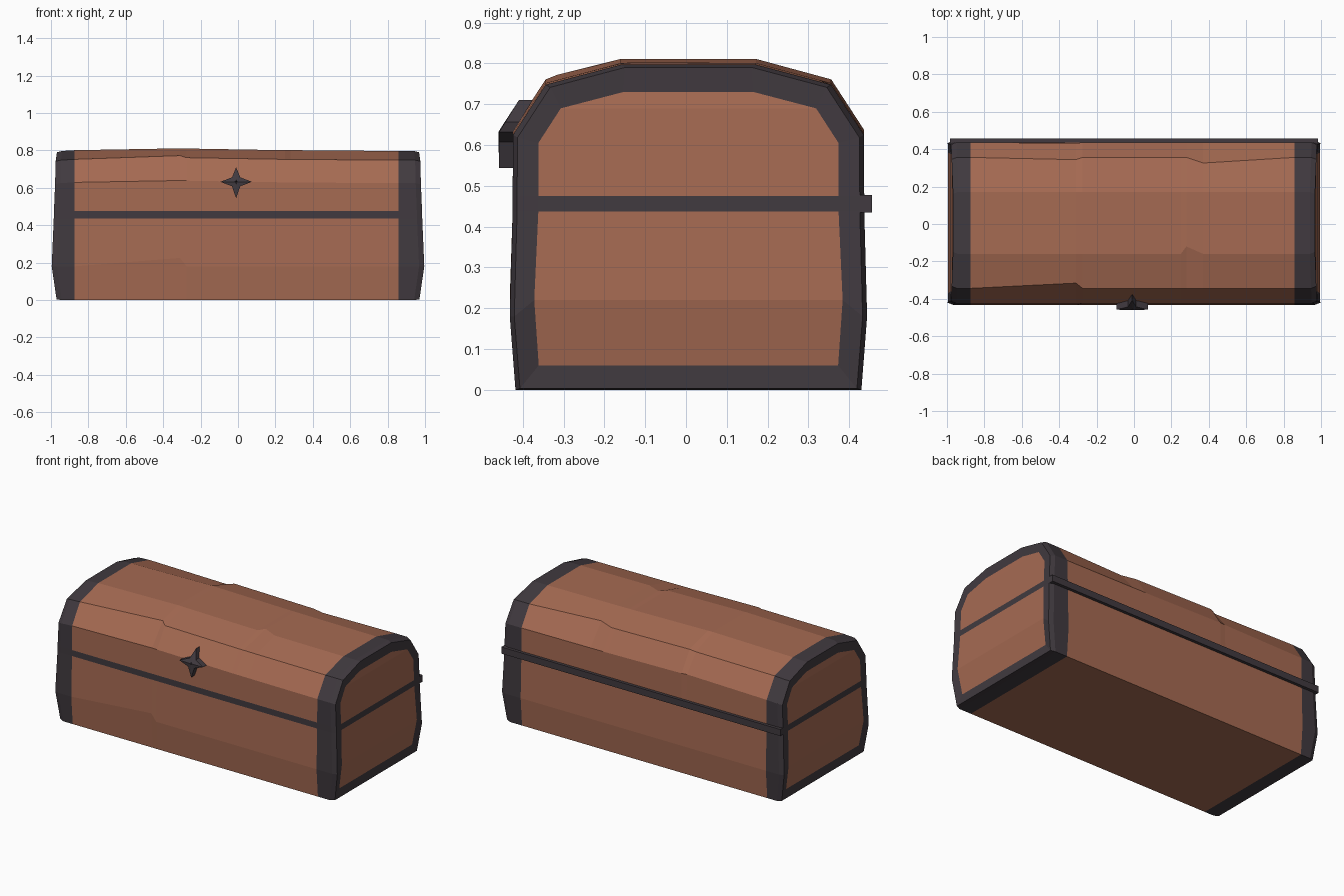
import bpy
import bmesh
from mathutils import Vector

cube = bpy.data.objects.get("Cube")
if cube:
    bpy.data.objects.remove(cube)


def material(name, rgb):
    m = bpy.data.materials.new(name)
    m.use_nodes = True
    m.diffuse_color = (*rgb, 1)
    m.node_tree.nodes["Principled BSDF"].inputs["Base Color"].default_value = (*rgb, 1)
    return m


WOOD = material("brown wood", (0.38, 0.145, 0.085))
IRON = material("dark iron", (0.052, 0.042, 0.050))


def finish(name, bm, mats):
    bmesh.ops.recalc_face_normals(bm, faces=bm.faces)
    mesh = bpy.data.meshes.new(name)
    bm.to_mesh(mesh)
    bm.free()
    for m in mats:
        mesh.materials.append(m)
    ob = bpy.data.objects.new(name, mesh)
    bpy.context.collection.objects.link(ob)
    return ob


# Half profiles as (half depth, height), from floor to lid top
OUTER = [(.424, 0), (.438, .18), (.431, .437), (.431, .475),
         (.43, .625), (.35, .748), (.166, .797)]
PANEL = [(.367, .06), (.378, .22), (.368, .437), (.368, .475),
         (.368, .605), (.313, .69), (.16, .73)]
END_X = [.97, .996, .985, .984, .978, .975, .968]
ROWS = len(OUTER)
STRIPE = 2          # row of the flush iron stripe
Y_SHIFT = .006

# Lengthwise sections: x and how far the lid swells there
SECTIONS = [(-.875, .004), (-.31, .014), (-.275, .013),
            (.25, .004), (.28, .004), (.37, .003), (.857, 0)]
# Worn spots: (section, row, side) -> (dy, dz); side -1 is the front
DENTS = {(1, 5, -1): (.028, .010), (1, 1, -1): (0, .045),
         (1, 5, 1): (-.012, -.012), (4, 6, -1): (.04, .002),
         (5, 5, 1): (-.03, .008), (1, 4, 1): (-.004, 0)}


def ring(bm, half, xs, swell=0, index=None, shrink=0):
    """Closed loop: up the front, then down the back."""
    loop = []
    for side, order in ((-1, range(ROWS)), (1, reversed(range(ROWS)))):
        for r in order:
            y, z = half[r]
            y -= shrink
            if r >= 4:
                z += swell - shrink * .6
            elif r == 0:
                z += shrink * .3
            dy, dz = DENTS.get((index, r, side), (0, 0))
            loop.append(bm.verts.new((xs[r], side * y + Y_SHIFT + dy, z + dz)))
    return loop


# Chest body: a loft from end panel to end panel
bm = bmesh.new()
left = [(PANEL, -1, .002, 0), (OUTER, -1, 0, .011), (OUTER, -1, .028, 0)]
rings = [ring(bm, h, [s * (x - d) for x in END_X], shrink=k) for h, s, d, k in left]
for i, (x, swell) in enumerate(SECTIONS):
    rings.append(ring(bm, OUTER, [x] * ROWS, swell, i))
rings += [ring(bm, h, [-s * (x - d) for x in END_X], shrink=k)
          for h, s, d, k in reversed(left)]

count = 2 * ROWS
first_wood, last_wood = 3, 3 + len(SECTIONS) - 2
for s in range(len(rings) - 1):
    a, b = rings[s], rings[s + 1]
    for j in range(count):
        k = (j + 1) % count
        f = bm.faces.new((a[j], a[k], b[k], b[j]))
        on_stripe = j in (STRIPE, count - 2 - STRIPE)
        f.material_index = 0 if first_wood <= s <= last_wood and not on_stripe else 1

# End panels: a ladder of quads with the stripe across
for loop in (rings[0], rings[-1]):
    for r in range(ROWS - 1):
        f = bm.faces.new((loop[r], loop[r + 1], loop[count - 2 - r], loop[count - 1 - r]))
        f.material_index = 1 if r == STRIPE else 0
finish("chest_body", bm, [WOOD, IRON])

# Hinge rail along the back
bm = bmesh.new()
bmesh.ops.create_cube(bm, size=1)
for v in bm.verts:
    v.co = Vector((v.co.x * 1.97, .441 + v.co.y * .03, .456 + v.co.z * .042))
finish("hinge_rail", bm, [IRON])

# Four-pointed clasp, folded over the lid edge
CLASP_X, CLASP_Z, FOLD = -.01, .632, .62
STAR = [(0, .078), (.022, .024), (.084, 0), (.022, -.024),
        (0, -.088), (-.022, -.024), (-.084, 0), (-.022, .024)]


def on_clasp(u, w, y):
    z = CLASP_Z + w
    return (CLASP_X + u, y + max(0, w) * FOLD, z)


bm = bmesh.new()
front = [bm.verts.new(on_clasp(u, w, -.458)) for u, w in STAR]
back = [bm.verts.new(on_clasp(u, w, -.424)) for u, w in STAR]
hole = [bm.verts.new(on_clasp(u * .1, w * .16, -.460)) for u, w in STAR]
pit = bm.verts.new(on_clasp(0, 0, -.445))
rear = bm.verts.new(on_clasp(0, 0, -.424))
for i in range(len(STAR)):
    k = (i + 1) % len(STAR)
    bm.faces.new((front[i], front[k], back[k], back[i]))
    bm.faces.new((front[i], front[k], hole[k], hole[i]))
    bm.faces.new((hole[i], hole[k], pit))
    bm.faces.new((back[k], back[i], rear))
finish("star_clasp", bm, [IRON])
